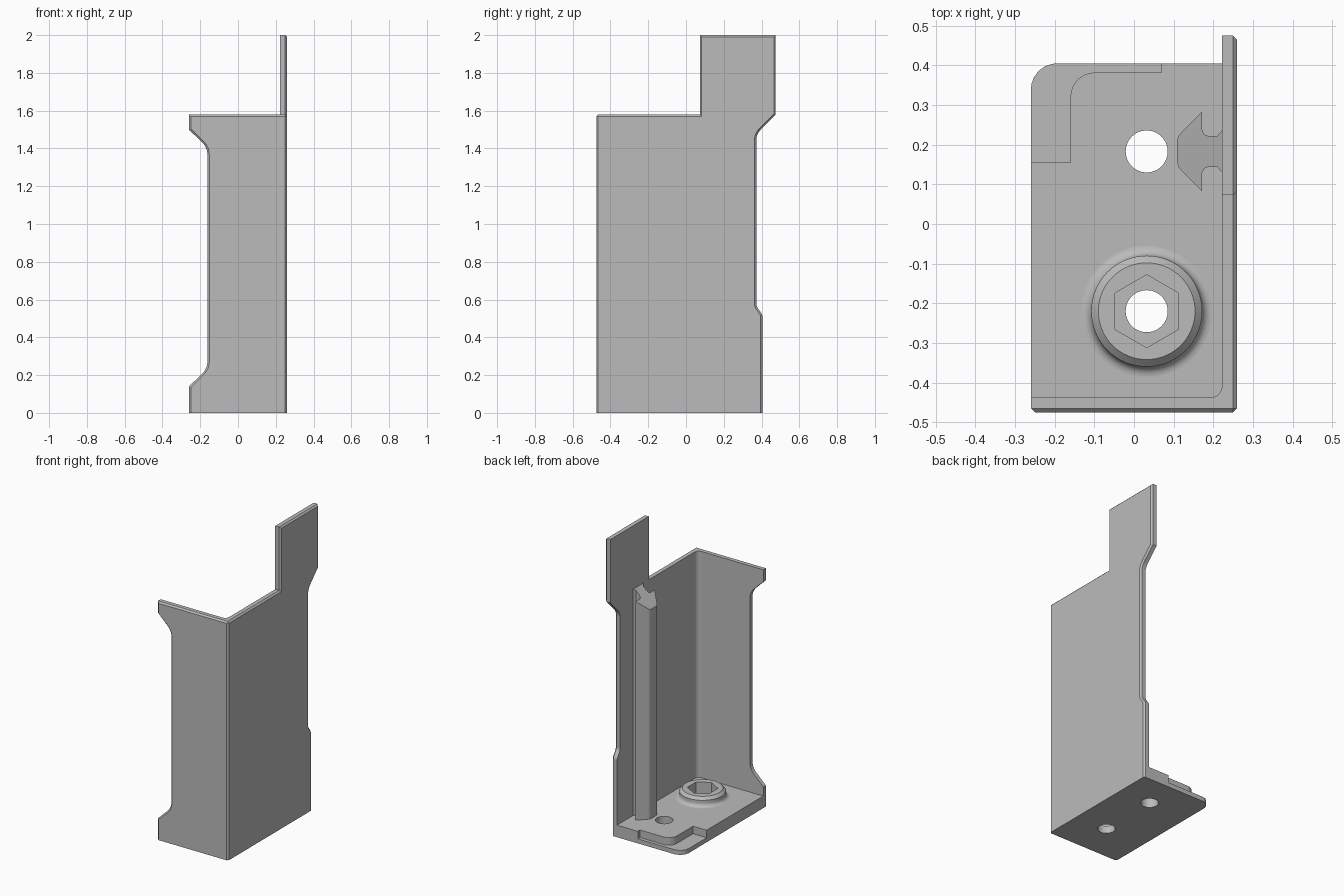
import bpy, bmesh, math
from mathutils import Vector

if "Cube" in bpy.data.objects:
    bpy.data.objects.remove(bpy.data.objects["Cube"], do_unlink=True)

GREY = (0.5, 0.5, 0.5, 1)
mat = bpy.data.materials.new("plain_grey")
mat.use_nodes = True
mat.diffuse_color = GREY
mat.node_tree.nodes["Principled BSDF"].inputs["Base Color"].default_value = GREY

# Overall limits of the bracket
XO, XI, XL = 0.26, 0.222, -0.26
YO, YI, YB = -0.475, -0.438, 0.405
WALL, FLANGE, FLOOR = 1.58, 0.03, 0.08


def rounded(points, steps=6):
    """Polygon whose corners given as (a, b, radius) become arcs."""
    out = []
    for i, p in enumerate(points):
        v = Vector(p[:2])
        if len(p) == 2:
            out.append(v)
            continue
        a = (Vector(points[i - 1][:2]) - v).normalized()
        b = (Vector(points[(i + 1) % len(points)][:2]) - v).normalized()
        half = a.angle(b) / 2
        centre = v + (a + b).normalized() * p[2] / math.sin(half)
        start = v + a * p[2] / math.tan(half) - centre
        end = v + b * p[2] / math.tan(half) - centre
        for k in range(steps + 1):
            d = start.lerp(end, k / steps).normalized() * p[2]
            out.append(centre + d)
    return out


def finish(name, bm):
    bmesh.ops.recalc_face_normals(bm, faces=bm.faces)
    mesh = bpy.data.meshes.new(name)
    bm.to_mesh(mesh)
    bm.free()
    mesh.materials.append(mat)
    ob = bpy.data.objects.new(name, mesh)
    bpy.context.collection.objects.link(ob)
    return ob


def prism(points, place, depth):
    bm = bmesh.new()
    face = bm.faces.new([bm.verts.new(place(*p)) for p in points])
    ext = bmesh.ops.extrude_face_region(bm, geom=[face])
    verts = [g for g in ext["geom"] if isinstance(g, bmesh.types.BMVert)]
    bmesh.ops.translate(bm, verts=verts, vec=depth)
    bmesh.ops.recalc_face_normals(bm, faces=bm.faces)
    return bm


def upright(name, points, z0, z1):
    return finish(name, prism(points, lambda x, y: (x, y, z0), (0, 0, z1 - z0)))


def circle(cx, cy, r, n, turn=0.0):
    return [(cx + r * math.cos(turn + math.tau * k / n),
             cy + r * math.sin(turn + math.tau * k / n)) for k in range(n)]


def wall(name, bm):
    """Chamfer the outer edges, leaving the foot square."""
    def on(e, axis, value):
        return all(abs(v.co[axis] - value) < 1e-4 for v in e.verts)
    edges = [e for e in bm.edges
             if (on(e, 0, XO) or on(e, 1, YO)) and not on(e, 2, 0)]
    bmesh.ops.bevel(bm, geom=edges, offset=0.01, offset_type='OFFSET',
                    segments=1, affect='EDGES')
    return finish(name, bm)


# Side wall with the tall tab
side = rounded([(YO, 0), (YB, 0), (YB, 0.52, 0.04), (0.372, 0.565, 0.05),
                (0.372, 1.475, 0.08), (0.475, 1.58), (0.475, 2.0),
                (0.073, 2.0), (0.073, WALL), (YO, WALL)])
wall("side_wall", prism(side, lambda y, z: (XI, y, z), (XO - XI, 0, 0)))

# Front wall with a narrowed waist
front = rounded([(XO, 0), (XL, 0), (XL, 0.14), (-0.162, 0.235, 0.09),
                 (-0.162, 1.405, 0.09), (XL, 1.50), (XL, WALL), (XO, WALL)])
wall("front_wall", prism(front, lambda x, z: (x, YO, z), (0, YI - YO, 0)))

# Rounded inner corner between the walls
r = 0.03
arc = [(XI - r + r * math.cos(t), YI + r - r * math.sin(t))
       for t in (math.pi / 2 * k / 8 for k in range(9))]
upright("corner_fillet", [(XI, YI)] + arc, FLANGE, WALL)

# Floor: thin flange below, thicker stepped plate above
flange = upright("floor_flange", rounded(
    [(0.25, -0.46), (XL, -0.46), (XL, YB, 0.065), (0.25, YB)]), 0, FLANGE)
plate = upright("floor_plate", rounded(
    [(0.25, -0.46), (XL, -0.46), (XL, 0.155), (-0.16, 0.155),
     (-0.16, 0.382, 0.06), (0.07, 0.382), (0.07, YB), (0.25, YB)]),
    FLANGE, FLOOR)

# Round boss with a flared foot and chamfered rim
BX, BY, SIDES = 0.032, -0.22, 64
flare = [(0.165 - 0.025 * math.sin(t), FLOOR + 0.025 * (1 - math.cos(t)))
         for t in (math.pi / 2 * k / 6 for k in range(7))]
bm = bmesh.new()
rings = [[bm.verts.new((x, y, z)) for x, y in circle(BX, BY, rad, SIDES)]
         for rad, z in flare + [(0.14, 0.122), (0.122, 0.14)]]
for low, high in zip(rings, rings[1:]):
    for k in range(SIDES):
        n = (k + 1) % SIDES
        bm.faces.new((low[k], low[n], high[n], high[k]))
bm.faces.new(rings[0])
bm.faces.new(rings[-1])
boss = finish("screw_boss", bm)

# Screw holes and hexagonal socket
cutters = [upright("rear_hole_cutter", circle(BX, 0.183, 0.053, 48), -0.1, 0.3),
           upright("front_hole_cutter", circle(BX, BY, 0.053, 48), -0.1, 0.3),
           upright("socket_cutter", circle(BX, BY, 0.092, 6, math.pi / 6), 0.05, 0.3)]
for ob, tools in ((flange, cutters[:2]), (plate, cutters), (boss, cutters[2:])):
    bpy.context.view_layer.objects.active = ob
    for tool in tools:
        mod = ob.modifiers.new("cut", 'BOOLEAN')
        mod.operation = 'DIFFERENCE'
        mod.solver = 'EXACT'
        mod.object = tool
        bpy.ops.object.modifier_apply(modifier=mod.name)
for tool in cutters:
    bpy.data.objects.remove(tool, do_unlink=True)

# Arrow-shaped rail along the side wall, mirrored about its centre line
CY = 0.183
half = [(0.23, 0.055), (XI, 0.053), (0.21, 0.039), (0.187, 0.039),
        (0.177, 0.043), (0.172, 0.054), (0.172, 0.101), (0.12, 0.049),
        (0.112, 0.039), (0.109, 0.027)]
outline = [(x, CY + d) for x, d in half] + [(x, CY - d) for x, d in reversed(half)]
rail = upright("guide_rail", outline, FLOOR, WALL)
for v in rail.data.vertices:
    if v.co.z > 1:
        v.co.z = WALL - (XI - v.co.x)

# Smooth only the round boss
bpy.ops.object.select_all(action='DESELECT')
boss.select_set(True)
bpy.context.view_layer.objects.active = boss
bpy.ops.object.shade_smooth_by_angle(angle=math.radians(30))
